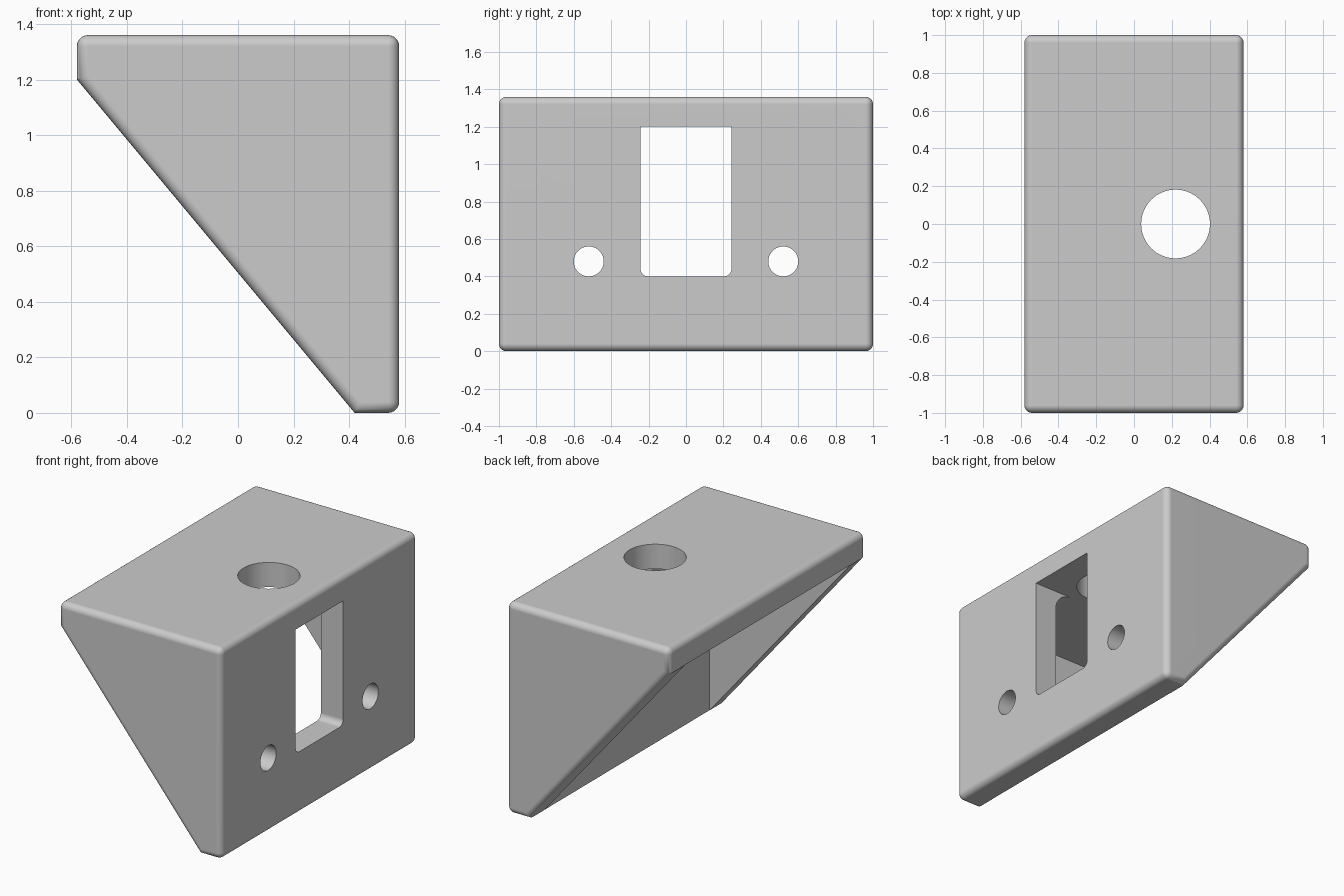
import bpy, bmesh
from math import sin, cos, pi, radians
from mathutils import Vector

cube = bpy.data.objects.get("Cube")
if cube:
    bpy.data.objects.remove(cube, do_unlink=True)

HALF_X, HALF_Y, TOP = 0.58, 1.0, 1.36
WALL, ROUND = 0.16, 0.04
INNER_X = HALF_X - WALL + 0.001    # inner face of the upright plate
INNER_Z = TOP - WALL + 0.001       # underside of the top plate

grey = bpy.data.materials.new("light grey")
grey.use_nodes = True
grey.diffuse_color = (0.6, 0.6, 0.6, 1)
grey.node_tree.nodes["Principled BSDF"].inputs["Base Color"].default_value = (0.6, 0.6, 0.6, 1)


def arc(cu, cv, r, start, end, n):
    """Points along an arc, angles in degrees."""
    angles = [radians(start + (end - start) * i / n) for i in range(n + 1)]
    return [(cu + r * cos(a), cv + r * sin(a)) for a in angles]


def prism(name, profile, axis, lo, hi, bevel_rule=None):
    """Extrude a 2D profile along an axis, optionally rounding chosen edges."""
    place = {"x": lambda u, v, w: (w, u, v),
             "y": lambda u, v, w: (u, w, v),
             "z": lambda u, v, w: (u, v, w)}[axis]
    bm = bmesh.new()
    face = bm.faces.new([bm.verts.new(place(u, v, lo)) for u, v in profile])
    moved = bmesh.ops.extrude_face_region(bm, geom=[face])["geom"]
    verts = [g for g in moved if isinstance(g, bmesh.types.BMVert)]
    bmesh.ops.translate(bm, verts=verts, vec=Vector(place(0, 0, hi - lo)))
    bmesh.ops.recalc_face_normals(bm, faces=bm.faces)
    if bevel_rule:
        edges = [e for e in bm.edges if bevel_rule(e)]
        bmesh.ops.bevel(bm, geom=edges, offset=ROUND, offset_type='OFFSET',
                        segments=6, profile=0.5, affect='EDGES')
        bmesh.ops.recalc_face_normals(bm, faces=bm.faces)
    mesh = bpy.data.meshes.new(name)
    bm.to_mesh(mesh)
    bm.free()
    mesh.materials.append(grey)
    obj = bpy.data.objects.new(name, mesh)
    bpy.context.collection.objects.link(obj)
    return obj


def rounded(edge):
    """Every outer edge is rounded except the two long ends of the slope."""
    a, b = (v.co for v in edge.verts)
    along_y = abs(a.y - b.y) > 0.1
    slope_end = abs(a.z - (TOP - WALL)) < 0.01 or abs(a.x - (HALF_X - WALL)) < 0.01
    return not (along_y and slope_end)


# Outer body with the sloping open side
bracket = prism("bracket", [(-HALF_X, TOP), (HALF_X, TOP), (HALF_X, 0),
                            (HALF_X - WALL, 0), (-HALF_X, TOP - WALL)],
                "y", -HALF_Y, HALF_Y, rounded)

# Cavity between the end gussets, with a fillet under the top plate
fillet = 0.12
cavity = ([(INNER_X, -0.5)]
          + arc(INNER_X - fillet, INNER_Z - fillet, fillet, 0, 90, 8)
          + [(-1, INNER_Z), (-1, -0.5)])
inner_y = HALF_Y - WALL
cutters = [prism("cavity_cutter", cavity, "y", -inner_y, inner_y)]

# Window in the upright plate, rounded at its lower corners
slot_y, slot_z = 0.243, 0.4
slot = ([(slot_y, INNER_Z), (-slot_y, INNER_Z)]
        + arc(-slot_y + ROUND, slot_z + ROUND, ROUND, 180, 270, 6)
        + arc(slot_y - ROUND, slot_z + ROUND, ROUND, 270, 360, 6))
cutters.append(prism("slot_cutter", slot, "x", 0.2, 0.8))

# Two screw holes and the large hole in the top plate
for side in (-1, 1):
    circle = arc(side * 0.52, 0.48, 0.08, 0, 360, 40)[:-1]
    cutters.append(prism("screw_hole_cutter", circle, "x", 0.2, 0.8))
circle = arc(0.22, 0, 0.182, 0, 360, 64)[:-1]
cutters.append(prism("top_hole_cutter", circle, "z", 1.0, 1.6))

# Apply the cuts
bpy.ops.object.select_all(action='DESELECT')
bpy.context.view_layer.objects.active = bracket
bracket.select_set(True)
for cutter in cutters:
    cutter.hide_render = True
    cut = bracket.modifiers.new("cut", 'BOOLEAN')
    cut.operation, cut.solver, cut.object = 'DIFFERENCE', 'EXACT', cutter
    bpy.ops.object.modifier_apply(modifier=cut.name)
    bpy.data.objects.remove(cutter, do_unlink=True)

# Smooth rounded edges while keeping the flats flat
bpy.ops.object.shade_smooth_by_angle(angle=radians(30))
weighted = bracket.modifiers.new("weighted normals", 'WEIGHTED_NORMAL')
weighted.keep_sharp = True
